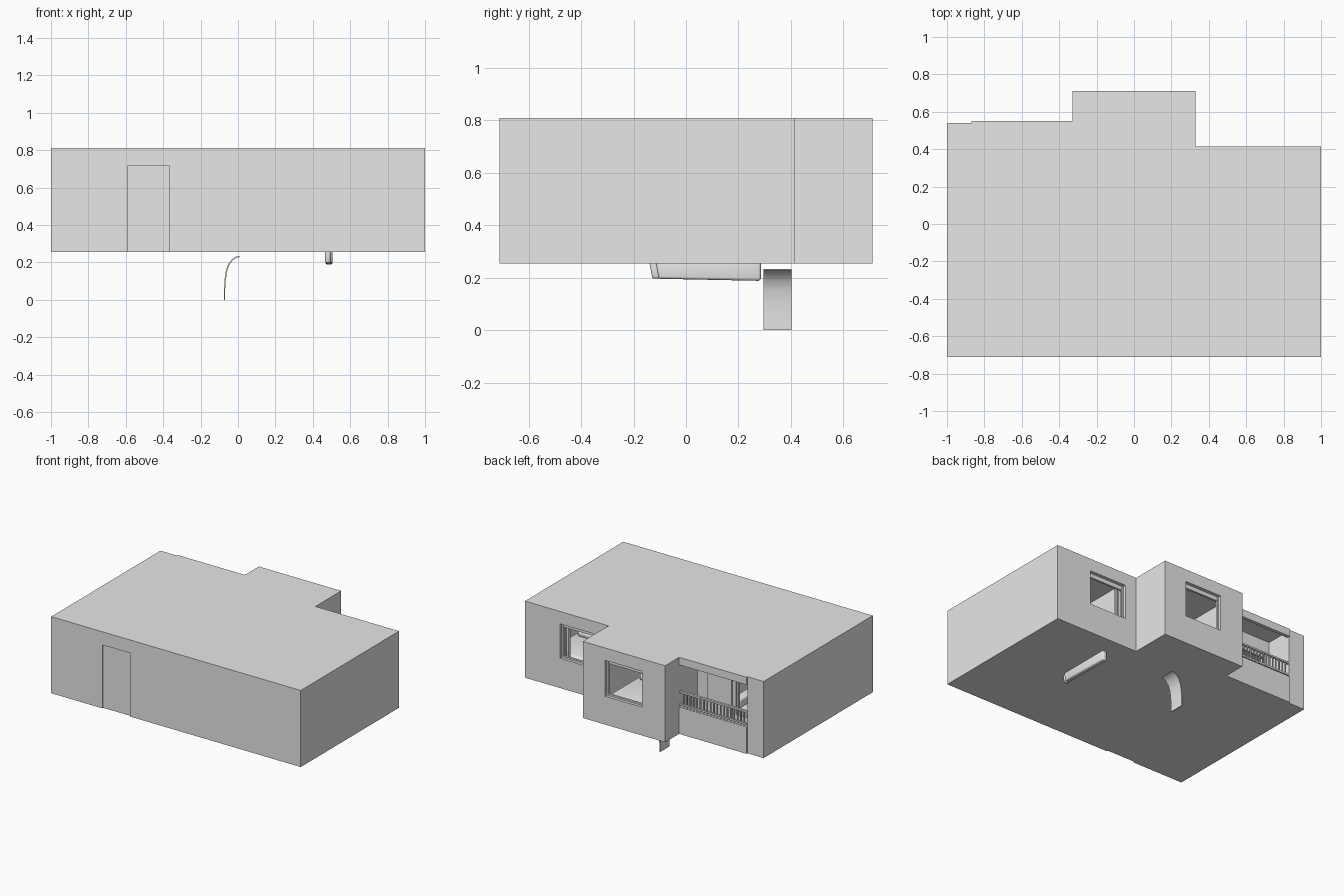
import bpy, bmesh
from mathutils import Vector

if "Cube" in bpy.data.objects:
    bpy.data.objects.remove(bpy.data.objects["Cube"], do_unlink=True)

grey = bpy.data.materials.new("light_grey")
grey.use_nodes = True
grey.diffuse_color = (0.8, 0.8, 0.8, 1)
grey.node_tree.nodes["Principled BSDF"].inputs["Base Color"].default_value = grey.diffuse_color

FLOOR, ROOF = 0.255, 0.81


def finish(name, bm):
    bmesh.ops.recalc_face_normals(bm, faces=bm.faces)
    mesh = bpy.data.meshes.new(name)
    bm.to_mesh(mesh)
    bm.free()
    mesh.materials.append(grey)
    obj = bpy.data.objects.new(name, mesh)
    bpy.context.collection.objects.link(obj)
    return obj


def activate(obj):
    bpy.ops.object.select_all(action="DESELECT")
    obj.select_set(True)
    bpy.context.view_layer.objects.active = obj


def add_box(bm, x, y, z):
    lo, hi = Vector((x[0], y[0], z[0])), Vector((x[1], y[1], z[1]))
    for v in bmesh.ops.create_cube(bm, size=1)["verts"]:
        v.co = (lo + hi) / 2 + v.co * (hi - lo)


def boxes(name, parts, round_by=0):
    bm = bmesh.new()
    for part in parts:
        add_box(bm, *part)
    if round_by:
        bmesh.ops.bevel(bm, geom=bm.edges[:], offset=round_by, segments=3,
                        profile=0.5, affect="EDGES")
    obj = finish(name, bm)
    if round_by:
        activate(obj)
        bpy.ops.object.shade_smooth_by_angle()
    return obj


def prism(name, outline, to_point, offset):
    bm = bmesh.new()
    face = bm.faces.new([bm.verts.new(to_point(a, b)) for a, b in outline])
    result = bmesh.ops.extrude_face_region(bm, geom=[face])
    moved = [g for g in result["geom"] if isinstance(g, bmesh.types.BMVert)]
    bmesh.ops.translate(bm, verts=moved, vec=offset)
    return finish(name, bm)


def cut(target, x, y, z):
    cutter = boxes("cutter", [(x, y, z)])
    cutter.hide_render = True
    mod = target.modifiers.new("cut", "BOOLEAN")
    mod.operation, mod.solver, mod.object = "DIFFERENCE", "EXACT", cutter
    activate(target)
    bpy.ops.object.modifier_apply(modifier=mod.name)
    bpy.data.objects.remove(cutter, do_unlink=True)


# Building shell with stepped back wall
footprint = [(-1, -.71), (1, -.71), (1, .415), (.33, .415), (.33, .71),
             (-.33, .71), (-.33, .55), (-.87, .55), (-.87, .54), (-1, .54)]
shell = prism("building_shell", footprint, lambda x, y: (x, y, FLOOR), (0, 0, ROOF - FLOOR))

# Rooms
inside = (FLOOR + .01, ROOF - .01)
cut(shell, (-.97, -.35), (-.68, .31), inside)
cut(shell, (-.30, .30), (.05, .68), inside)
cut(shell, (.36, .97), (-.35, .385), inside)

# Balcony recess and its opening above the parapet
cut(shell, (-.87, -.33), (.34, .525), inside)
cut(shell, (-.87, -.33), (.50, .60), (.45, .755))

# Window openings, balcony window and recessed front door
cut(shell, (-.145, .153), (.60, .80), (.46, .72))
cut(shell, (.42, .72), (.35, .50), (.47, .72))
cut(shell, (-.84, -.64), (.28, .40), (.40, .71))
cut(shell, (-.59, -.365), (-.80, -.70), (.20, .715))


# Window frames with a blind case along the top
def window_frame(name, x, y, z, bar=.012):
    depth = (y, y + .015)
    boxes(name, [
        ((x[0], x[0] + bar), depth, z),
        ((x[1] - bar, x[1]), depth, z),
        (x, depth, (z[0], z[0] + bar)),
        (x, (y - .005, y + .01), (z[1] - .03, z[1])),
    ])


window_frame("middle_window_frame", (-.145, .153), .675, (.46, .72))
window_frame("left_window_frame", (.42, .72), .38, (.47, .72))
window_frame("balcony_window_frame", (-.84, -.64), .315, (.40, .71))
boxes("balcony_door", [((-.61, -.415), (.34, .348), (FLOOR + .01, .71))])

# Curtains beside the left window
boxes("left_window_curtains", [((x, x + .018), (.35, .372), (FLOOR + .02, .76))
                               for x in (.425, .45, .68, .705)], .004)

# Balcony railing
count = 20
step = .54 / count
balusters = [((-.87 + i * step - .004, -.87 + i * step + .004), (.532, .54), (.45, .555))
             for i in range(1, count)]
rails = [((-.87, -.33), (.528, .544), (z, z + .012)) for z in (.46, .55)]
boxes("balcony_railing", balusters + rails)


# Beds and sofa seen through the openings
def bed(name, x, y, top):
    mid = (x[0] + x[1]) / 2
    boxes(name, [(x, y, (FLOOR + .01, top)),
                 ((x[0] + .03, mid - .015), (y[0] + .03, y[0] + .14), (top - .01, top + .04)),
                 ((mid + .015, x[1] - .03), (y[0] + .03, y[0] + .14), (top - .01, top + .04))],
          .02)


bed("middle_bed", (-.2, .2), (.16, .6), .42)
bed("left_bed", (.47, .9), (-.13, .28), .44)
boxes("sofa", [((-.9, -.5), (-.1, .2), (FLOOR + .01, .37)),
               ((-.9, -.5), (-.1, -.02), (.36, .48)),
               ((-.9, -.83), (-.1, .2), (.36, .43)),
               ((-.57, -.5), (-.1, .2), (.36, .43))], .015)

# Bedding edge hanging under the floor
bedding = boxes("hanging_bedding", [((.468, .505), (-.115, .285), (.195, .27)),
                                    ((.465, .495), (-.14, -.108), (.195, .27))], .01)
for v in bedding.data.vertices:
    if v.co.z < .23:
        v.co.z -= .02 * (v.co.y + .05)
        v.co.y += .01 if v.co.y < -.1 else 0

# Curved cloth strip hanging under the floor
path = [(-.076, 0), (-.075, .05), (-.072, .105), (-.065, .155), (-.052, .192),
        (-.032, .217), (-.012, .23), (.006, .234)]
outline = path + [(x + .006, max(z - .005, 0)) for x, z in reversed(path)]
strip = prism("hanging_cloth", outline, lambda x, z: (x, .295, z), (0, .108, 0))
activate(strip)
bpy.ops.object.shade_smooth_by_angle()
